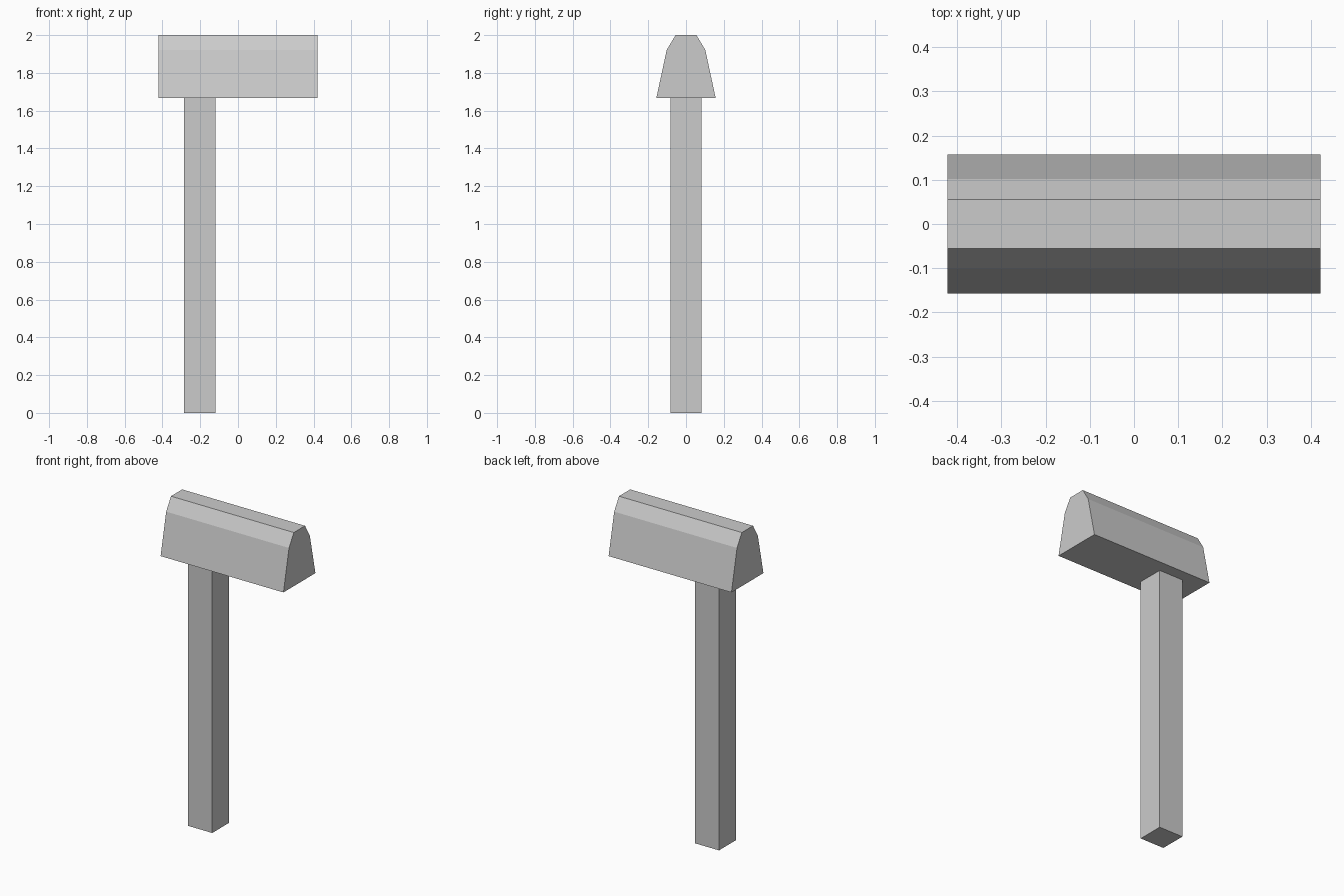
import bpy, bmesh

if "Cube" in bpy.data.objects:
    bpy.data.objects.remove(bpy.data.objects["Cube"])


def extruded(name, outline, direction):
    """Closed prism: a polygon outline pushed along a direction."""
    bm = bmesh.new()
    face = bm.faces.new([bm.verts.new(p) for p in outline])
    new = bmesh.ops.extrude_face_region(bm, geom=[face], use_keep_orig=True)["geom"]
    verts = [g for g in new if isinstance(g, bmesh.types.BMVert)]
    bmesh.ops.translate(bm, verts=verts, vec=direction)
    bmesh.ops.recalc_face_normals(bm, faces=bm.faces)
    mesh = bpy.data.meshes.new(name)
    bm.to_mesh(mesh)
    bm.free()
    obj = bpy.data.objects.new(name, mesh)
    bpy.context.collection.objects.link(obj)
    return obj


HEAD_BOTTOM = 1.667

# Square handle, set off-centre under the head
cx, r = -0.202, 0.083
extruded("handle", [(cx + sx * r, sy * r, 0) for sx, sy in
                    ((-1, -1), (1, -1), (1, 1), (-1, 1))], (0, 0, HEAD_BOTTOM))

# Tapered head: half profile (y, z) mirrored, swept along x
half = [(0.157, HEAD_BOTTOM), (0.102, 1.922), (0.055, 2.0)]
profile = half + [(-y, z) for y, z in reversed(half)]
extruded("head", [(-0.422, y, z) for y, z in profile], (0.844, 0, 0))
